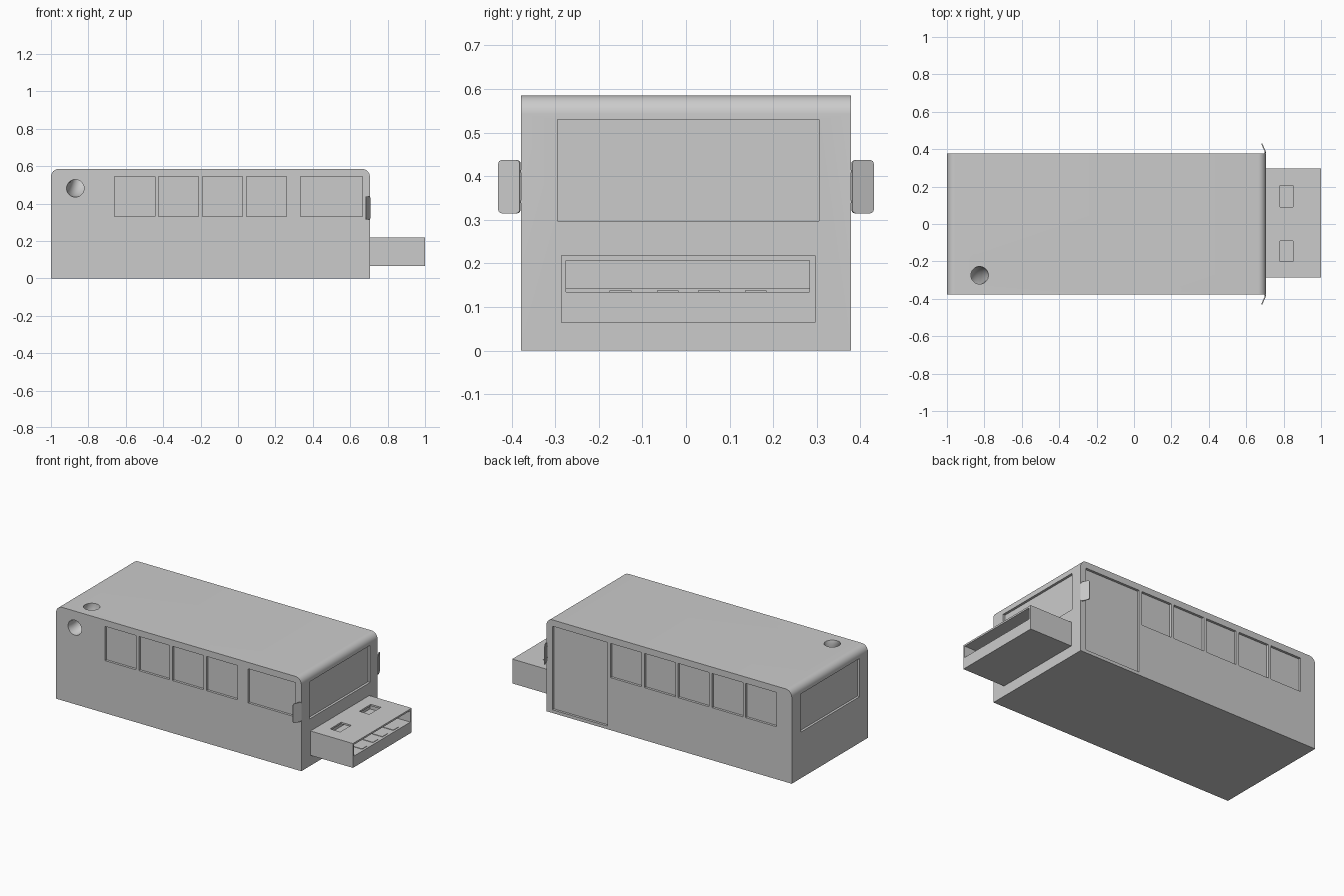
import bpy, bmesh
from math import sin, cos, pi, radians
from mathutils import Vector

if "Cube" in bpy.data.objects:
    bpy.data.objects.remove(bpy.data.objects["Cube"])


def finish(name, bm):
    bmesh.ops.recalc_face_normals(bm, faces=bm.faces)
    me = bpy.data.meshes.new(name)
    bm.to_mesh(me)
    bm.free()
    ob = bpy.data.objects.new(name, me)
    bpy.context.collection.objects.link(ob)
    return ob


def add_box(bm, x, y, z):
    vs = bmesh.ops.create_cube(bm, size=1)["verts"]
    for v in vs:
        for i, (a, b) in enumerate((x, y, z)):
            v.co[i] = a if v.co[i] < 0 else b
    return vs


def boxes(name, items):
    bm = bmesh.new()
    for it in items:
        add_box(bm, *it)
    return finish(name, bm)


def select_only(ob):
    bpy.ops.object.select_all(action='DESELECT')
    ob.select_set(True)
    bpy.context.view_layer.objects.active = ob


def cut(ob, cutters):
    for c in cutters:
        m = ob.modifiers.new("cut", 'BOOLEAN')
        m.operation, m.solver, m.object = 'DIFFERENCE', 'EXACT', c
    select_only(ob)
    bpy.ops.object.convert(target='MESH')
    for c in cutters:
        bpy.data.objects.remove(c)
    select_only(ob)
    bpy.ops.object.shade_smooth_by_angle(angle=radians(30))


X0, X1, W, H = -1.0, 0.705, 0.378, 0.585
D = 0.015  # window recess depth

# bus body: side profile with rounded upper ends, extruded across
R = 0.042
profile = [(X0, 0), (X1, 0)]
for cx, start in ((X1 - R, 0), (X0 + R, pi / 2)):
    for i in range(9):
        a = start + i * pi / 16
        profile.append((cx + R * cos(a), H - R + R * sin(a)))
bm = bmesh.new()
face = bm.faces.new([bm.verts.new((x, -W, z)) for x, z in profile])
ext = bmesh.ops.extrude_face_region(bm, geom=[face])["geom"]
bmesh.ops.translate(bm, vec=(0, 2 * W, 0),
                    verts=[g for g in ext if isinstance(g, bmesh.types.BMVert)])
body = finish("bus_body", bm)

# recesses: side windows, door, windscreen and rear window
win_z = (0.33, 0.545)
front_y, back_y = (-W - 0.1, -W + D), (W - D, W + 0.1)
recess = [((0.335, 0.665), front_y, win_z), ((0.28, 0.665), back_y, (0.02, 0.545))]
for i in range(5):
    x = 0.045 - 0.235 * i
    recess.append(((x, x + 0.215), back_y, win_z))
    if i < 4:
        recess.append(((x, x + 0.215), front_y, win_z))
recess.append(((X1 - D, X1 + 0.1), (-0.295, 0.305), (0.297, 0.53)))
recess.append(((X0 - 0.1, X0 + D), (-0.295, 0.285), (0.29, 0.53)))

# key-ring tunnel: curved tube from the front side to the roof
bm = bmesh.new()
rings, N, r = [], 32, 0.047
for i in range(19):
    a = radians(-25 + i * 140 / 18)
    out = Vector((0, sin(a), -cos(a)))
    c = Vector((-0.87 + 0.045 * a / (pi / 2), -W, H)) + out * 0.104
    rings.append([bm.verts.new(c + r * (out * cos(t) + Vector((sin(t), 0, 0))))
                  for t in (2 * pi * k / N for k in range(N))])
for p, q in zip(rings, rings[1:]):
    for k in range(N):
        bm.faces.new((p[k], p[k - 1], q[k - 1], q[k]))
bm.faces.new(rings[0])
bm.faces.new(rings[-1])
tunnel = finish("tunnel_cutter", bm)
cut(body, [boxes("window_cutter", recess), tunnel])

# plug shell with open mouth and two latch holes on top
plug = boxes("plug_shell", [((X1 - 0.01, 1.0), (-0.287, 0.297), (0.065, 0.218))])
mouth = boxes("mouth_cutter", [((0.72, 1.1), (-0.275, 0.283), (0.135, 0.207))])
latch = boxes("latch_cutter", [((0.78, 0.85), y, (0.17, 0.3))
                               for y in ((-0.2, -0.09), (0.09, 0.205))])
cut(plug, [mouth, latch])

# contacts on the tongue and the step behind them
boxes("plug_contacts", [((0.815, 0.985), (y, y + 0.05), (0.13, 0.138))
                        for y in (-0.175, -0.067, 0.027, 0.135)])
boxes("plug_inner_step", [((0.715, 0.79), (-0.276, 0.284), (0.13, 0.143))])

# wing mirrors with two short arms each
for s, side in ((1, "back"), (-1, "front")):
    bm = bmesh.new()
    add_box(bm, (-0.003, 0.003), (-0.027, 0.027), (-0.061, 0.061))
    edges = [e for e in bm.edges if abs(e.verts[0].co.x - e.verts[1].co.x) > 0.001]
    bmesh.ops.bevel(bm, geom=edges, offset=0.009, segments=4, profile=0.5, affect='EDGES')
    mirror = finish("wing_mirror_" + side, bm)
    mirror.location = (0.694, s * 0.405, 0.376)
    mirror.rotation_euler.z = s * radians(24)
    ys = sorted((s * (W - 0.005), s * 0.388))
    boxes("mirror_arms_" + side, [((0.697, 0.704), ys, (z, z + 0.005))
                                  for z in (0.339, 0.409)])
